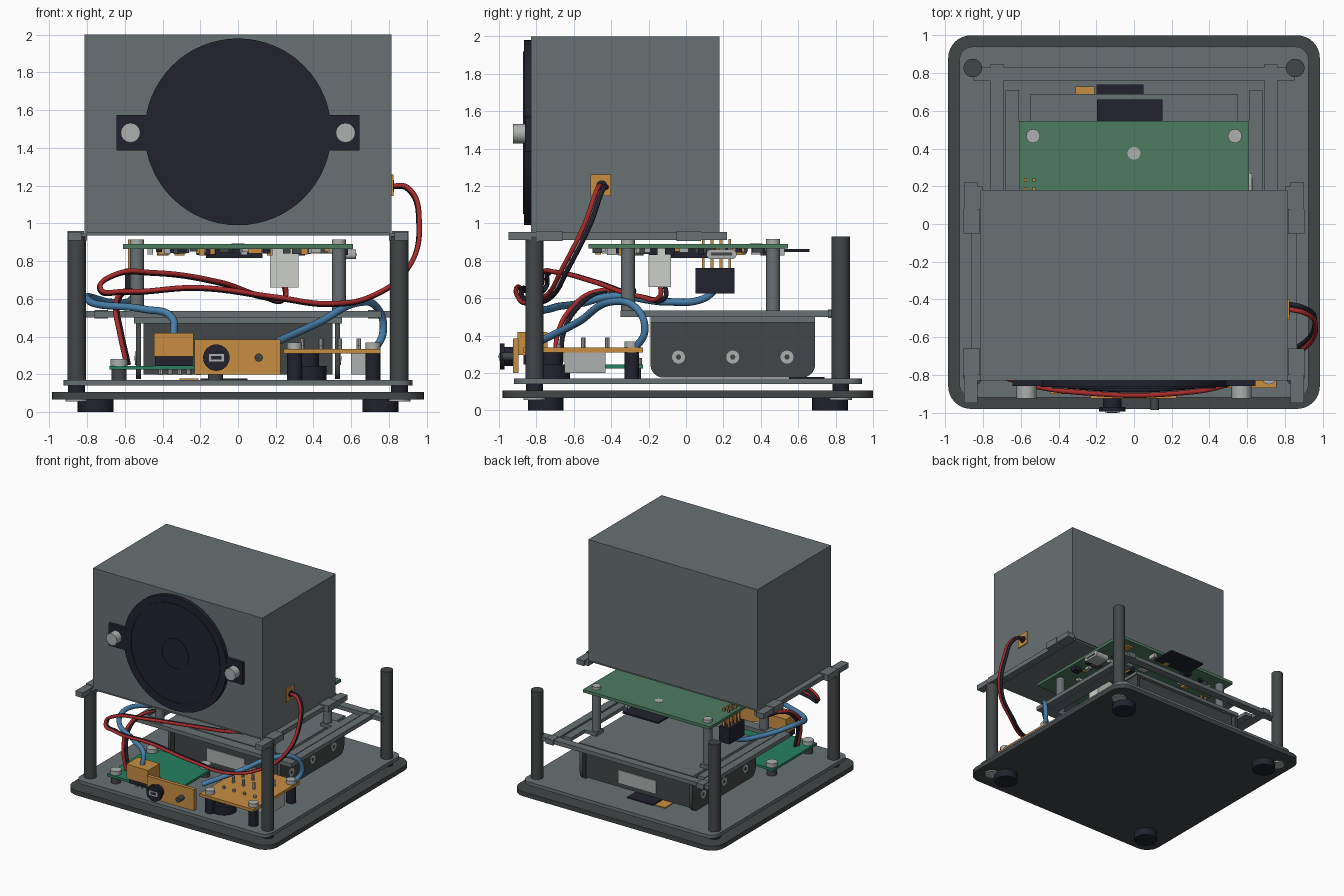
import bpy, bmesh, math, random
from mathutils import Vector, Matrix

random.seed(4)
cube = bpy.data.objects.get("Cube")
if cube:
    bpy.data.objects.remove(cube, do_unlink=True)


def material(name, r, g, b):
    m = bpy.data.materials.new(name)
    m.use_nodes = True
    m.diffuse_color = (r, g, b, 1)
    shader = next(n for n in m.node_tree.nodes if n.type == 'BSDF_PRINCIPLED')
    shader.inputs["Base Color"].default_value = (r, g, b, 1)
    shader.inputs["Roughness"].default_value = 0.6
    return m


GREY = material("grey", 0.14, 0.165, 0.172)
DARK = material("dark grey", 0.055, 0.062, 0.063)
BLACK = material("black", 0.015, 0.016, 0.026)
METAL = material("light metal", 0.42, 0.43, 0.43)
WHITE = material("off white", 0.6, 0.62, 0.58)
ORANGE = material("orange", 0.58, 0.27, 0.055)
GREEN = material("board green", 0.075, 0.2, 0.12)
TEAL = material("bright green", 0.02, 0.22, 0.12)
RED = material("red", 0.4, 0.025, 0.025)
BLUE = material("blue", 0.065, 0.21, 0.4)


def finish(bm, name, mat, smooth=False):
    mesh = bpy.data.meshes.new(name)
    bm.to_mesh(mesh)
    bm.free()
    mesh.materials.append(mat)
    ob = bpy.data.objects.new(name, mesh)
    bpy.context.collection.objects.link(ob)
    if smooth:
        bpy.ops.object.select_all(action='DESELECT')
        ob.select_set(True)
        bpy.context.view_layer.objects.active = ob
        bpy.ops.object.shade_smooth_by_angle(angle=math.radians(35))
    return ob


def box(name, mat, x, y, z, r=0, axis=2):
    """Box from three ranges; edges along one axis may be rounded."""
    bm = bmesh.new()
    size = Vector([b[1] - b[0] for b in (x, y, z)])
    mid = Vector([sum(b) / 2 for b in (x, y, z)])
    bmesh.ops.create_cube(bm, size=1, matrix=Matrix.Translation(mid) @ Matrix.Diagonal(size).to_4x4())
    if r:
        edges = [e for e in bm.edges
                 if abs((e.verts[0].co - e.verts[1].co).normalized()[axis]) > 0.9]
        bmesh.ops.bevel(bm, geom=edges, offset=r, segments=8, profile=0.5, affect='EDGES')
    return finish(bm, name, mat, bool(r))


def cyl(name, mat, at, r, depth, axis=2, sides=32):
    """Cylinder starting at a point and running along +axis."""
    bm = bmesh.new()
    rot = {0: Matrix.Rotation(math.pi / 2, 4, 'Y'),
           1: Matrix.Rotation(math.pi / 2, 4, 'X'), 2: Matrix()}[axis]
    mid = Vector(at)
    mid[axis] += depth / 2
    bmesh.ops.create_cone(bm, cap_ends=True, segments=sides, radius1=r, radius2=r,
                          depth=depth, matrix=Matrix.Translation(mid) @ rot)
    return finish(bm, name, mat, True)


def wire(name, mat, points, r, shift=(0, 0, 0)):
    curve = bpy.data.curves.new(name, 'CURVE')
    curve.dimensions = '3D'
    curve.bevel_depth = r
    curve.bevel_resolution = 3
    curve.use_fill_caps = True
    s = curve.splines.new('BEZIER')
    s.bezier_points.add(len(points) - 1)
    for p, co in zip(s.bezier_points, points):
        p.co = Vector(co) + Vector(shift)
        p.handle_left_type = p.handle_right_type = 'AUTO'
    curve.materials.append(mat)
    bpy.context.collection.objects.link(bpy.data.objects.new(name, curve))


def span(a, b, side):
    return (a, b) if side > 0 else (-b, -a)


# Base plates, feet and corner posts
box("base_plate", DARK, (-.985, .985), (-.98, 1), (.065, .105), .12)
box("deck_plate", GREY, (-.925, .925), (-.92, .94), (.14, .17), .07)
for sx in (-1, 1):
    for y, yf in ((-.81, -.75), (.827, .77)):
        cyl("foot", BLACK, (sx * .755, yf, 0), .095, .065)
        cyl("plate_screw", METAL, (sx * .855, y, .055), .06, .02)
        cyl("plate_spacer", BLACK, (sx * .855, y, .105), .045, .035)
        cyl("corner_post", DARK, (sx * .855, y, .17), .049, .76)

# Speaker cabinet and its support rails
box("cabinet", GREY, (-.815, .815), (-.83, .18), (.95, 2))
box("cabinet_floor", GREY, (-.8, .8), (-.82, .17), (.935, .95))
for s in (-1, 1):
    box("support_rail", GREY, span(.8, .865, s), (-.83, .2), (.91, .95))
    for y in ((-.95, -.8), (.08, .22)):
        box("rail_end", GREY, span(.83, .9, s), y, (.91, .955))
    for y in ((-.8, -.66), (-.05, .08)):
        box("rail_pad", GREY, span(.817, .905, s), y, (.905, .96))

# Speaker
cyl("speaker_frame", BLACK, (0, -.865, 1.485), .495, .035, 1, 64)
for r0, r1, d in ((.422, .435, .006), (.124, .132, .005)):
    ring_bm = bmesh.new()
    rings = []
    for r, y in ((r0, -.864), (r0, -.865 - d), (r1, -.865 - d), (r1, -.864)):
        rings.append([ring_bm.verts.new((r * math.cos(a), y, 1.485 + r * math.sin(a)))
                      for a in (i * math.tau / 64 for i in range(64))])
    for p, q in zip(rings, rings[1:]):
        for i in range(64):
            ring_bm.faces.new((p[i - 1], p[i], q[i], q[i - 1]))
    bmesh.ops.recalc_face_normals(ring_bm, faces=ring_bm.faces)
    finish(ring_bm, "speaker_ring", BLACK, True)
box("speaker_ears", BLACK, (-.645, .645), (-.86, -.83), (1.385, 1.575))
for s in (-1, 1):
    cyl("speaker_screw", METAL, (s * .57, -.925, 1.48), .052, .07, 1, 16)

# Drive bay with rounded side cheeks
box("drive_body", DARK, (-.5, .5), (-.16, .66), (.2, .47))
box("drive_lid", GREY, (-.55, .55), (-.19, .69), (.47, .5))
for s in (-1, 1):
    cheek = box("drive_cheek", DARK, span(.515, .54, s), (-.19, .69), (.175, .47), .07, 0)
    for v in cheek.data.vertices:
        if v.co.z > .39:
            v.co.z = .47
            v.co.y = -.19 if v.co.y < .25 else .69
    for y in (-.04, .25, .54):
        cyl("drive_screw", METAL, (.538 if s > 0 else -.546, y, .285), .035, .008, 0, 16)
        cyl("screw_socket", DARK, (.545 if s > 0 else -.548, y, .285), .015, .003, 0, 6)
for y in ((-.168, -.16), (.66, .668)):
    box("drive_label", METAL, (-.18, .18), y, (.24, .35))
box("flat_cable", BLACK, (-.2, .05), (.55, .74), (.17, .178))
box("cable_tab", ORANGE, (-.31, -.21), (.58, .73), (.17, .178))

# Bay frame hooked to the rear posts
box("frame_rear_bar", GREY, (-.85, .85), (.76, .83), (.5, .535))
box("frame_front_bar", GREY, (-.76, .76), (-.35, -.26), (.5, .535))
for s in (-1, 1):
    box("frame_rail", GREY, span(.69, .76, s), (-.35, .77), (.5, .535))
    box("frame_inner_rail", GREY, span(.61, .68, s), (-.35, .71), (.5, .53))
    box("frame_clip", GREY, span(.69, .76, s), (.76, .845), (.495, .54))
    box("frame_arm", GREY, span(.5, .62, s), (.42, .52), (.5, .53))
    for y in (-.31, .466):
        cyl("board_standoff", GREY, (s * .535, y, .5), .037, .365)
        cyl("board_screw", METAL, (s * .535, y, .885), .037, .03, 2, 16)

# Main circuit board and its parts underneath
box("main_board", GREEN, (-.61, .61), (-.52, .545), (.865, .89))
box("memory_card", BLACK, (-.195, .15), (.45, .66), (.848, .862))
box("main_chip", BLACK, (-.17, .13), (-.1, .2), (.815, .865))
box("cable_socket", WHITE, (.17, .32), (-.2, -.08), (.66, .865))
box("side_port", METAL, (.5, .625), (.11, .27), (.81, .86), .022, 0)
box("port_slot", DARK, (.624, .628), (.135, .245), (.827, .843))
box("pin_connector", BLACK, (-.6, -.5), (.05, .26), (.625, .76))
for i in range(4):
    y = .085 + i * .047
    for x in (-.575, -.53):
        box("header_pin", ORANGE, (x - .008, x + .008), (y, y + .015), (.75, .915))
for i in range(60):
    x, y = random.uniform(-.48, .56), random.uniform(-.48, .5)
    a, b, h = (random.uniform(.012, .035) for k in range(3))
    box("small_component", random.choice((BLACK, METAL, ORANGE, DARK)),
        (x - a, x + a), (y - b, y + b), (.864 - h, .866))
cyl("center_vent", METAL, (0, .375, .888), .034, .004)

# Lower left board with plug block
box("power_board", TEAL, (-.68, -.06), (-.83, -.23), (.225, .245))
for x in (-.63, -.12):
    for y in (-.78, -.28):
        cyl("power_board_spacer", DARK, (x, y, .17), .04, .055)
        cyl("power_board_screw", METAL, (x, y, .245), .045, .035, 2, 16)
box("plug_base", BLACK, (-.44, -.24), (-.87, -.72), (.245, .295))
box("plug_block", ORANGE, (-.445, -.235), (-.9, -.74), (.295, .42))
for i in range(5):
    x = -.41 + i * .05
    cyl("solder_pin", METAL, (x, -.8, .195), .013, .03, 2, 8)

# Lower right board
box("amplifier_board", ORANGE, (.24, .755), (-.87, -.23), (.31, .335))
for x in (.3, .715):
    for y in (-.81, -.29):
        cyl("amplifier_spacer", BLACK, (x, y, .17), .04, .14)
        cyl("amplifier_screw", METAL, (x, y, .335), .04, .032, 2, 16)
cyl("coil", BLACK, (.37, -.72, .17), .1, .075)
cyl("coil_core", BLACK, (.37, -.72, .24), .06, .07)
box("amplifier_connector", METAL, (.6, .75), (-.65, -.43), (.2, .31))
for x in (.34, .44, .54, .64):
    for y in (-.68, -.55, -.42):
        cyl("board_pin", METAL, (x, y, .33), .012, .025 if y < -.6 else .06, 2, 8)

# Front socket panel
box("socket_panel", ORANGE, (-.23, .225), (-.925, -.895), (.2, .385))
cyl("socket_rim", BLACK, (-.115, -.995, .288), .07, .025, 1)
cyl("socket_barrel", BLACK, (-.115, -.98, .288), .05, .06, 1)
box("socket_port", METAL, (-.155, -.075), (-1, -.994), (.268, .308))
box("socket_slot", BLACK, (-.143, -.087), (-1.002, -.999), (.279, .297))
cyl("push_button", DARK, (.11, -.985, .288), .022, .065, 1, 16)

# Cabinet wire outlet and wiring
box("wire_outlet", ORANGE, (.812, .824), (-.51, -.4), (1.145, 1.26))
cyl("outlet_hole", BLACK, (.82, -.45, 1.2), .03, .008, 0)
speaker_path = [(.81, -.45, 1.2), (.9, -.47, 1.19), (.962, -.54, 1), (.9, -.66, .76),
                (.72, -.74, .62), (.5, -.85, .575), (.2, -.9, .61), (-.2, -.9, .66),
                (-.6, -.84, .64), (-.73, -.78, .66), (-.65, -.77, .73), (-.45, -.7, .74),
                (-.1, -.5, .69), (.15, -.25, .61), (.25, -.14, .61), (.25, -.14, .68)]
wire("speaker_wire_red", RED, speaker_path, .013)
wire("speaker_wire_black", BLACK, speaker_path, .013, (-.004, .028, -.006))
supply_path = [(-.55, -.3, .64), (-.62, -.5, .63), (-.65, -.6, .56), (-.63, -.68, .43), (-.59, -.7, .25)]
wire("supply_wire_red", RED, supply_path, .013)
wire("supply_wire_black", BLACK, supply_path, .013, (.01, .03, 0))
wire("plug_cable", BLUE, [(-.34, -.83, .41), (-.35, -.8, .5), (-.5, -.72, .545),
                          (-.76, -.55, .575), (-.8, -.4, .61), (-.66, -.1, .58),
                          (-.56, .1, .6), (-.55, .15, .64)], .02)
wire("amplifier_cable", BLUE, [(.72, -.28, .32), (.77, -.22, .43), (.74, -.27, .55),
                               (.64, -.4, .58), (.42, -.58, .47), (.2, -.78, .37)], .02)
